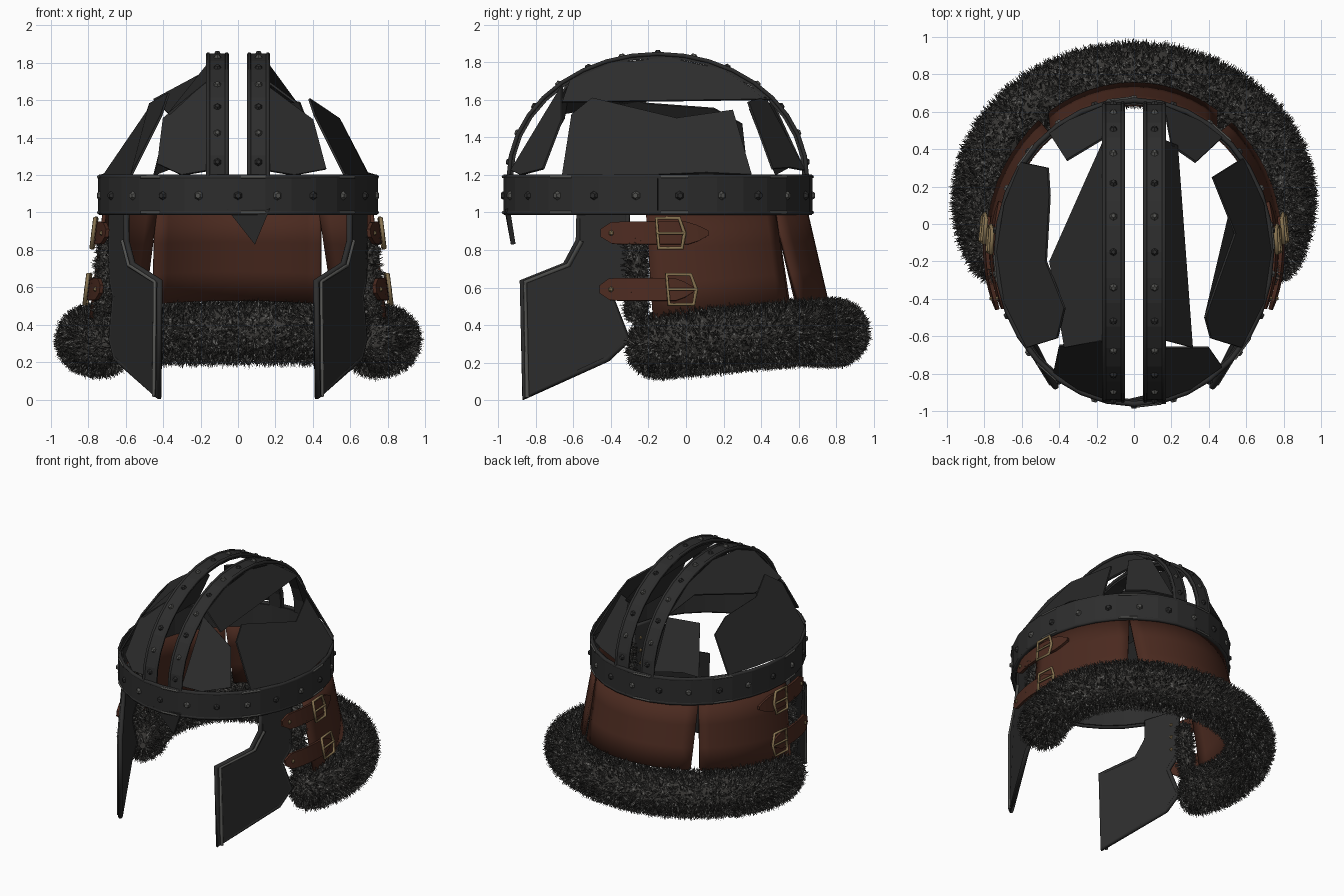
import bpy, bmesh, math, random
from mathutils import Vector

random.seed(4)
cube = bpy.data.objects.get("Cube")
if cube:
    bpy.data.objects.remove(cube)


def material(name, rgb):
    m = bpy.data.materials.new(name)
    m.use_nodes = True
    m.diffuse_color = (*rgb, 1)
    m.node_tree.nodes["Principled BSDF"].inputs["Base Color"].default_value = (*rgb, 1)
    return m


IRON = material("dark iron", (.026, .026, .026))
STEEL = material("grey steel", (.085, .085, .08))
LEATHER = material("brown leather", (.07, .023, .014))
BRASS = material("aged brass", (.24, .17, .08))
FUR = material("dark fur", (.04, .038, .035))
HAIR = material("grey fur", (.12, .118, .112))


def make(name, verts, faces, mats, thick=0, smooth=False):
    mesh = bpy.data.meshes.new(name)
    mesh.from_pydata([tuple(v) for v in verts], [], faces)
    bm = bmesh.new()
    bm.from_mesh(mesh)
    bmesh.ops.recalc_face_normals(bm, faces=bm.faces)
    bm.to_mesh(mesh)
    bm.free()
    ob = bpy.data.objects.new(name, mesh)
    bpy.context.collection.objects.link(ob)
    for m in mats:
        mesh.materials.append(m)
    if thick:
        s = ob.modifiers.new("thickness", "SOLIDIFY")
        s.thickness, s.offset = thick, 0
    if smooth:
        for p in mesh.polygons:
            p.use_smooth = True
    return ob


def sheet(name, f, nu, nv, mat, thick=.02, smooth=False):
    """Surface f(u, v) sampled over the unit square."""
    verts = [f(i / nu, j / nv) for i in range(nu + 1) for j in range(nv + 1)]
    w = nv + 1
    faces = [(i * w + j, i * w + j + 1, (i + 1) * w + j + 1, (i + 1) * w + j)
             for i in range(nu) for j in range(nv)]
    return make(name, verts, faces, [mat], thick, smooth)


def tube(name, points, radius, mat, closed=False):
    c = bpy.data.curves.new(name, "CURVE")
    c.dimensions = "3D"
    c.bevel_depth, c.bevel_resolution = radius, 1
    s = c.splines.new("POLY")
    s.points.add(len(points) - 1)
    for p, q in zip(s.points, points):
        p.co = (*q, 1)
    s.use_cyclic_u = closed
    c.materials.append(mat)
    ob = bpy.data.objects.new(name, c)
    bpy.context.collection.objects.link(ob)


def rivet(name, loc, normal, r, mat):
    bm = bmesh.new()
    bmesh.ops.create_cone(bm, cap_ends=True, segments=6, radius1=r, radius2=r * .5, depth=r * .8)
    turn = Vector(normal).to_track_quat("Z", "Y")
    for v in bm.verts:
        v.co = turn @ v.co + Vector(loc)
    mesh = bpy.data.meshes.new(name)
    bm.to_mesh(mesh)
    bm.free()
    mesh.materials.append(mat)
    bpy.context.collection.objects.link(bpy.data.objects.new(name, mesh))


def oval(a, rx, ry, z, cy=-.15):
    return Vector((rx * math.cos(a), cy + ry * math.sin(a), z))


# Brow band with edge rims, rivets and nasal point
sheet("brow_band", lambda u, v: oval(u * math.tau, .73, .805, 1 + .19 * v), 32, 1, IRON, .035)
for label, z in (("lower", 1.0), ("upper", 1.19)):
    tube(label + "_band_rim", [oval(i * math.tau / 32, .735, .812, z) for i in range(32)], .015, IRON, True)
    for i in range(0, 32, 4):
        arc = [oval((i + k) * math.tau / 32, .747, .824, z) for k in (.1, 1)]
        tube(label + "_band_worn_edge", arc, .008, STEEL)
for i in range(22):
    a = (i + .5) * math.tau / 22
    rivet("band_rivet", oval(a, .75, .825, 1.09), (math.cos(a), math.sin(a), 0), .028, STEEL if i % 2 else IRON)
make("nasal_point", [(-.06, -.955, 1.02), (.17, -.95, 1.02), (.09, -.92, .83)], [(0, 1, 2)], [IRON], .025)


# Dome plates, laid on the skull shape
def skull(x, y):
    h = math.sqrt(max(0, 1 - (x / .73) ** 2 - ((y + .15) / .8) ** 2))
    return 1.2 + .64 * h * (1 - max(0, abs(x) - .25))


plates = {
    "left_side_plate": [(.42, .25), (.54, -.05), (.38, -.5), (.41, -.61), (.57, -.66), (.69, -.42),
                        (.73, -.15), (.69, .11), (.58, .35)],
    "right_side_plate": [(-.46, .3), (-.45, .15), (-.47, -.2), (-.37, -.45), (-.41, -.61), (-.57, -.66),
                         (-.69, -.42), (-.73, -.15), (-.69, .11), (-.6, .33)],
    "left_crown_plate": [(.16, .45), (.23, .42), (.31, -.66), (.16, -.62), (.16, -.4), (.16, -.1), (.16, .2)],
    "right_crown_plate": [(-.16, .45), (-.25, .25), (-.45, -.2), (-.37, -.66), (-.16, -.62),
                          (-.16, -.4), (-.16, -.1), (-.16, .2)],
    "left_back_plate": [(.16, .63), (.35, .55), (.47, .46), (.33, .33), (.2, .42)],
    "right_back_plate": [(-.16, .63), (-.35, .55), (-.45, .48), (-.36, .34), (-.16, .46)],
    "left_front_plate": [(.16, -.66), (.4, -.66), (.47, -.76), (.3, -.88), (.16, -.93)],
    "right_front_plate": [(-.16, -.62), (-.4, -.65), (-.43, -.79), (-.3, -.88), (-.16, -.93)],
}
for name, pts in plates.items():
    make(name, [(x, y, skull(x, y)) for x, y in pts], [tuple(range(len(pts)))], [IRON], .012)


# Twin crest ribs over the dome
def arch(t, x, lift=0):
    a = math.pi * t
    return Vector((x, -.15 + (.785 + lift) * math.cos(a), 1.19 + (.645 + lift) * math.sin(a)))


for s, side in ((1, "left"), (-1, "right")):
    sheet(side + "_crest_rib", lambda u, v: arch(u, s * (.06 + .1 * v)), 18, 1, IRON, .03)
    for x in (.06, .16):
        tube(side + "_rib_rim", [arch(i / 18, s * x, .01) for i in range(19)], .012, IRON)
    for i in range(13):
        t = (i + .5) / 13
        rivet(side + "_rib_rivet", arch(t, s * .11, .02), arch(t, 0) - Vector((0, -.15, 1.19)), .022,
              STEEL if i % 2 else IRON)


# Flared leather neck guard in three panels with wedge slits
def neck(a, z, out=0):
    k = (1 - z) / .52
    return oval(a, .715 + .065 * k + out, .79 + .08 * k + out, z, -.15 + .04 * k)


def panel(a0, a1, open0, open1):
    def f(u, v):
        lo, hi = a0 + open0 * v, a1 - open1 * v
        a = lo + (hi - lo) * u
        return neck(a, 1 - v * (.57 - .1 * max(0, math.sin(a))))
    return f


cut = math.radians(52)
sheet("left_neck_panel", panel(-.08, cut, 0, .06), 10, 3, LEATHER, .02, True)
sheet("back_neck_panel", panel(cut, math.pi - cut, .06, .04), 12, 3, LEATHER, .02, True)
sheet("right_neck_panel", panel(math.pi - cut, math.pi + .08, .04, 0), 10, 3, LEATHER, .02, True)


# Fur roll: core tube covered with small hair spikes
def roll(u):
    a = math.radians(-36 + 252 * u)
    back = max(0, min(1, (math.sin(a) + .5) / 1.2))
    return Vector((.8 * math.cos(a), .13 + .67 * math.sin(a), .285 + .075 * back))


def fur(name, path, radius, nu, hairs):
    def frame(u, b):
        d = (path(u + .01) - path(u - .01)).normalized()
        ref = Vector((0, 0, 1)) if abs(d.z) < .8 else Vector((1, 0, 0))
        side = d.cross(ref).normalized()
        n = side * math.cos(b) + side.cross(d) * math.sin(b)
        end = min(u, 1 - u) * nu / 2
        r = radius * math.sqrt(max(.02, 1 - max(0, 1 - end) ** 2))
        return path(u) + n * r, n
    sheet(name + "_core", lambda u, v: frame(u, v * math.tau)[0], nu, 14, FUR, 0, True)
    verts, faces, kinds = [], [], []
    for i in range(hairs):
        p, n = frame(random.random(), random.random() * math.tau)
        lean = Vector([random.uniform(-1, 1) for k in range(3)])
        w = n.cross(lean).normalized() * .006
        tip = p + (n + lean * .9).normalized() * random.uniform(.025, .05)
        verts += [p - w, p + w, tip]
        faces.append((3 * i, 3 * i + 1, 3 * i + 2))
        kinds.append(int(random.random() < .55))
    ob = make(name + "_hair", verts, faces, [FUR, HAIR])
    for poly, k in zip(ob.data.polygons, kinds):
        poly.material_index = k


fur("neck_fur", roll, .153, 44, 24000)
for s, side in ((1, "left"), (-1, "right")):
    fur(side + "_edge_fur", lambda u: Vector((s * (.72 - .03 * u), -.265, .42 + .46 * u)), .045, 10, 1200)

# Cheek guards with rims, straps and buckles on each side
outline = [(-.57, 1), (-.31, 1), (-.32, .64), (-.4, .55), (-.31, .32), (-.42, .22),
           (-.86, .015), (-.87, .63), (-.64, .72), (-.57, .85)]


def cheek(s, y, z, out=0):
    return Vector((s * (.425 + .42 * (y + .86) + .05 * math.sin((y + .86) * 5) + out), y, z))


for s, side in ((1, "left"), (-1, "right")):
    make(side + "_cheek_guard", [cheek(s, y, z) for y, z in outline], [tuple(range(10))], [IRON], .025)
    edge = [cheek(s, y, z) for y, z in outline]
    tube(side + "_cheek_rim", edge, .018, IRON, True)
    tube(side + "_cheek_worn_edge", [cheek(s, y + .015, z, .015) for y, z in outline[6:]], .012, STEEL)
    for y, z in ((-.36, .7), (-.36, .8), (-.36, .9)):
        rivet(side + "_cheek_rivet", cheek(s, y, z, -.02), (-s, 0, 0), .014, BRASS)

    def around(y, z, out):
        a = math.asin((y + .13) / .83)
        p = neck(a, z, out)
        return Vector((s * p.x, p.y, p.z))

    for tag, z, y0, y1, by in (("upper", .89, -.44, .13, -.07), ("lower", .59, -.45, .02, -.04)):
        def strap(u, v):
            taper = .06 * min(1, .35 + 6 * u, .2 + 5 * (1 - u))
            return around(y0 + (y1 - y0) * u, z + taper * (2 * v - 1), .025)
        sheet(side + "_" + tag + "_strap", strap, 10, 2, LEATHER, .02)
        h = .08
        ring = [(by - .07, z - h), (by + .05, z - h), (by + .07, z), (by + .05, z + h), (by - .07, z + h)]
        tube(side + "_" + tag + "_buckle", [around(y, q, .045) for y, q in ring], .011, BRASS, True)
        tube(side + "_" + tag + "_buckle_pin", [around(by - .07, z, .05), around(by + .07, z, .05)], .008, BRASS)
        rivet(side + "_" + tag + "_strap_rivet", around(y0 + .06, z, .04), (s, 0, 0), .016, BRASS)
